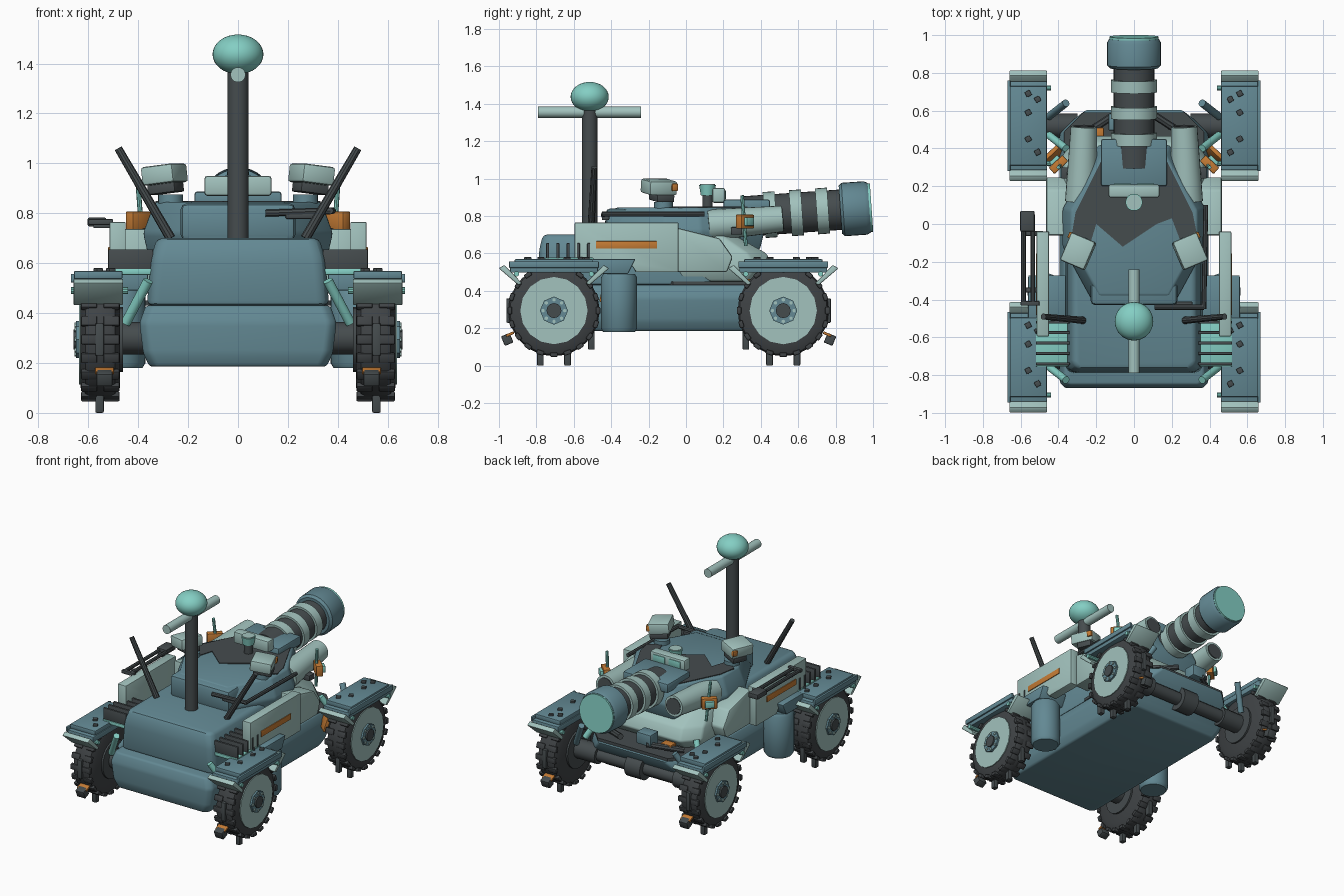
import bpy, bmesh, math
from math import sin, cos, pi
from mathutils import Vector, Matrix, Euler

cube = bpy.data.objects.get("Cube")
if cube:
    bpy.data.objects.remove(cube, do_unlink=True)


def material(name, rgb):
    m = bpy.data.materials.new(name)
    m.use_nodes = True
    m.diffuse_color = (*rgb, 1)
    m.node_tree.nodes["Principled BSDF"].inputs["Base Color"].default_value = (*rgb, 1)
    return m


TEAL = material("slate teal", (.125, .25, .295))
PALE = material("pale sage", (.36, .54, .51))
DARK = material("charcoal", (.06, .072, .076))
MINT = material("turquoise", (.23, .62, .55))
ORANGE = material("burnt orange", (.56, .2, .035))
TYRE = material("tyre rubber", (.05, .056, .06))


def finish(name, bm, mat, matrix=Matrix(), bevel=0, angle=35):
    if bevel:
        bmesh.ops.bevel(bm, geom=bm.edges[:], offset=bevel, segments=2,
                        affect='EDGES', profile=.5, clamp_overlap=True)
    bmesh.ops.recalc_face_normals(bm, faces=bm.faces[:])
    for f in bm.faces:
        f.smooth = True
    me = bpy.data.meshes.new(name)
    bm.to_mesh(me)
    bm.free()
    me.set_sharp_from_angle(angle=math.radians(angle))
    me.materials.append(mat)
    ob = bpy.data.objects.new(name, me)
    ob.matrix_world = matrix
    bpy.context.collection.objects.link(ob)
    return ob


def box(name, at, size, mat, rot=(0, 0, 0), bevel=.006):
    bm = bmesh.new()
    bmesh.ops.create_cube(bm, size=1)
    bmesh.ops.scale(bm, vec=size, verts=bm.verts)
    return finish(name, bm, mat, Matrix.Translation(at) @ Euler(rot).to_matrix().to_4x4(),
                  min(bevel, min(size) * .25))


def tube(name, a, b, r, mat, r2=None, segs=24):
    a, b = Vector(a), Vector(b)
    bm = bmesh.new()
    bmesh.ops.create_cone(bm, cap_ends=True, segments=segs, radius1=r,
                          radius2=r if r2 is None else r2, depth=(b - a).length)
    turn = (b - a).to_track_quat('Z', 'Y').to_matrix().to_4x4()
    return finish(name, bm, mat, Matrix.Translation((a + b) / 2) @ turn)


def loft(name, layers, mat, matrix=Matrix(), bevel=0):
    """Skin a stack of (height, outline) layers and cap both ends."""
    bm = bmesh.new()
    rings = [[bm.verts.new((x, y, z)) for x, y in pts] for z, pts in layers]
    n = len(rings[0])
    for lo, hi in zip(rings, rings[1:]):
        for i in range(n):
            j = (i + 1) % n
            bm.faces.new((lo[i], lo[j], hi[j], hi[i]))
    bm.faces.new(rings[0])
    bm.faces.new(rings[-1])
    return finish(name, bm, mat, matrix, bevel)


def plan(hx, y0, y1, c0=.03, c1=.03):
    """Rectangle outline with chamfered corners."""
    half = [(hx - c0, y0), (hx, y0 + c0), (hx, y1 - c1), (hx - c1, y1)]
    return half + [(-x, y) for x, y in reversed(half)]


def circle(r, n=32):
    return [(r * cos(2 * pi * i / n), r * sin(2 * pi * i / n)) for i in range(n)]


def side_prism(name, profile, x0, x1, mat, bevel=.006):
    """Extrude a (y, z) profile along x."""
    m = Matrix(((0, 0, 1, 0), (1, 0, 0, 0), (0, 1, 0, 0), (0, 0, 0, 1)))
    return loft(name, [(x0, profile), (x1, profile)], mat, m, bevel)


# Hull
loft("lower_hull", [(.185, plan(.355, -.85, .42)), (.24, plan(.38, -.865, .46)),
                    (.36, plan(.395, -.87, .56, .03, .08)),
                    (.43, plan(.37, -.85, .61, .03, .12))], TEAL, bevel=.012)
loft("deck_plate", [(.43, plan(.37, -.1, .59, .03, .1)), (.45, plan(.37, -.1, .59, .03, .1))], DARK)
loft("upper_hull", [(.43, plan(.365, -.79, .15)), (.62, plan(.35, -.785, .1)),
                    (.7, plan(.325, -.765, .05))], TEAL, bevel=.025)
loft("nose", [(.45, plan(.35, -.05, .4, .03, .08)), (.52, plan(.38, -.05, .47, .03, .1)),
              (.6, plan(.37, -.05, .43, .03, .1)), (.73, plan(.32, -.05, .2, .03, .06))],
     PALE, bevel=.012)
box("hatch_box", (-.08, .54, .53), (.11, .09, .08), TEAL)
box("nose_plate", (-.2, .48, .48), (.08, .06, .04), ORANGE)

# Turret
shape = [(.21, -.43), (.38, -.12), (.38, .08), (.19, .42)]
shape += [(-x, y) for x, y in reversed(shape)]
grow = lambda k: [(x * k, y * k) for x, y in shape]
loft("turret", [(.62, grow(.94)), (.72, grow(1.0)), (.845, grow(.88))], TEAL, bevel=.012)
box("turret_bustle", (0, -.24, .765), (.46, .38, .15), TEAL, bevel=.025)
patch = [(.33, -.04), (.31, .06), (.17, .34), (-.17, .34), (-.31, .06), (-.33, -.06),
         (-.24, -.13), (-.2, .0), (-.06, -.12), (.12, 0), (.2, .03), (.25, -.1)]
loft("roof_patch", [(.842, patch), (.85, patch)], DARK)
box("roof_box", (0, .325, .855), (.35, .25, .065), TEAL, bevel=.012)
box("roof_slot", (0, .38, .888), (.04, .08, .008), DARK)
box("sight_box", (0, .175, .91), (.27, .07, .08), PALE, bevel=.012)
for x in (-.06, .06):
    box("sight_window", (x, .211, .912), (.09, .006, .045), MINT)
tube("sight_cup", (0, .115, .85), (0, .115, .93), .028, DARK)
tube("sight_cup_rim", (0, .115, .91), (0, .115, .965), .036, MINT, .045)
tube("sight_cap", (0, .115, .965), (0, .115, .97), .04, PALE)

# Barrel, tilted slightly upward
axis = lambda y: (0, y, .84 + .07 * (y - .92))
tube("barrel", axis(.3), axis(.86), .108, DARK, segs=32)
for y in (.45, .59, .73):
    tube("barrel_ring", axis(y - .032), axis(y + .032), .123, PALE, segs=32)
slope = Matrix.Translation(axis(.91)) @ Vector((0, 1, .07)).to_track_quat('Z', 'Y').to_matrix().to_4x4()
loft("muzzle", [(-.085, circle(.128)), (-.07, circle(.143)), (.05, circle(.143)),
                (.07, circle(.132))], TEAL, slope)
tube("muzzle_face", axis(.97), axis(.992), .13, MINT, segs=32)

# Mast with ball head
tube("mast", (0, -.515, .68), (0, -.515, 1.38), .042, DARK)
tube("mast_bar", (0, -.79, 1.355), (0, -.24, 1.355), .03, PALE)
bm = bmesh.new()
bmesh.ops.create_uvsphere(bm, u_segments=32, v_segments=16, radius=.102)
bmesh.ops.scale(bm, vec=(1, 1, .78), verts=bm.verts)
finish("mast_ball", bm, MINT, Matrix.Translation((0, -.515, 1.437)))


def wheel(s, yc, side):
    """Wheel with hub, lugs and clip; s is the side, yc the axle position."""
    out = 1 if yc > 0 else -1
    m = Matrix.Translation((s * .552, yc, .294)) @ Matrix.Rotation(s * pi / 2, 4, 'Y')
    loft("tyre" + side, [(-.08, circle(.19)), (-.06, circle(.235)), (-.045, circle(.243)),
                         (.045, circle(.243)), (.06, circle(.235)), (.08, circle(.19))], TYRE, m)
    tube("rim" + side, (s * .62, yc, .294), (s * .638, yc, .294), .18, PALE, segs=16)
    tube("hub" + side, (s * .63, yc, .294), (s * .65, yc, .294), .075, TEAL, segs=8)
    tube("hub_cap" + side, (s * .64, yc, .294), (s * .66, yc, .294), .04, DARK, segs=12)
    for i in range(8):
        a = i * pi / 4
        tube("hub_bolt" + side, (s * .645, yc + .058 * cos(a), .294 + .058 * sin(a)),
             (s * .656, yc + .058 * cos(a), .294 + .058 * sin(a)), .01, PALE, segs=6)
    for i in range(20):
        a = i * pi / 10
        for k in (-1, 1):
            box("tread_block" + side, (s * .552 + k * .045, yc + .236 * cos(a), .294 + .236 * sin(a)),
                (.065, .024, .04), TYRE, (a, 0, 0))
    for k in (-1, 1):
        box("ground_spike" + side, (s * .555, yc + k * .073, .05), (.034, .036, .1), DARK)
    box("inner_lug" + side, (s * .555, yc - out * .2, .14), (.034, .036, .11), DARK)
    box("front_lug" + side, (s * .555, yc + out * .24, .294), (.034, .03, .13), DARK)
    box("clip" + side, (s * .535, yc + out * .25, .14), (.065, .05, .055), DARK, (-out * .4, 0, 0))
    box("clip_band" + side, (s * .535, yc + out * .235, .168), (.075, .045, .014), ORANGE, (-out * .4, 0, 0))


def fender(s, yc, side):
    """Mudguard plates, end flaps, bolts and struts above one wheel."""
    box("fender_base" + side, (s * .56, yc, .517), (.2, .47, .04), TEAL)
    box("fender_plate" + side, (s * .56, yc, .553), (.195, .42, .032), TEAL)
    box("fender_lip" + side, (s * .662, yc, .54), (.016, .48, .035), TEAL)
    for k in (-1, 1):
        flap = [(yc + k * y, z) for y, z in ((.17, .44), (.19, .43), (.295, .52), (.265, .538))]
        side_prism("flap" + side, flap, s * .46, s * .66, PALE)
        tube("fender_rod" + side, (s * .44, yc + k * .2, .49), (s * .67, yc + k * .2, .49), .014, MINT, segs=10)
    for dx, dy in ((0, .17), (0, .07), (.0, -.07), (.05, .14), (.05, -.14)):
        box("fender_bolt" + side, (s * (.56 - dx), yc + dy, .573), (.03, .03, .014), DARK, (0, 0, .5))
    tube("axle" + side, (s * .3, yc, .3), (s * .54, yc, .3), .065, DARK, segs=12)
    for k in (-1, 1):
        tube("strut" + side, (s * .36, yc + k * .12, .53), (s * .45, yc + k * .05, .36), .02, MINT if k < 0 else TEAL)
    inner = yc - .16 if yc > 0 else yc + .3
    box("orange_brace" + side, (s * .43, inner, .4), (.025, .11, .13), ORANGE, (0, s * .3, s * .8))
    tube("brake_drum" + side, (s * .46, yc, .294), (s * .49, yc, .294), .13, DARK)


for s, side in ((1, "_left"), (-1, "_right")):
    for yc in (-.706, .52):
        wheel(s, yc, side)
        fender(s, yc, side)

    # Side armour, skirts and tanks
    side_prism("side_panel" + side, [(-.595, .56), (-.3, .56), (-.27, .5), (-.04, .5), (-.04, .765),
                                     (-.595, .765)], s * .45, s * .515, PALE, .005)
    box("panel_stripe" + side, (s * .516, -.318, .645), (.008, .325, .04), ORANGE)
    side_prism("side_shoulder" + side, [(-.06, .5), (.22, .5), (.25, .58), (.18, .68), (-.06, .74)],
               s * .34, s * .465, PALE, .012)
    side_prism("skirt" + side, [(-.5, .57), (-.27, .57), (-.31, .49), (-.5, .49)],
               s * .36, s * .56, TEAL)
    loft("side_tank" + side, [(.18, circle(.085)), (.2, circle(.097)), (.47, circle(.097)),
                              (.49, circle(.085))], TEAL, Matrix.Translation((s * .468, -.358, 0)))

    # Vented tray beside the engine deck
    box("tray" + side, (s * .43, -.625, .565), (.18, .26, .025), MINT)
    for i in range(5):
        box("tray_slat" + side, (s * .43, -.74 + i * .055, .61), (.18, .016, .09), DARK)

    # Shoulder cylinders beside the barrel
    tube("shoulder_pod" + side, (s * .28, .12, .75), (s * .265, .515, .785), .085, PALE, .07)
    tube("pod_face" + side, (s * .265, .51, .785), (s * .265, .52, .786), .055, DARK)
    tube("nose_brace" + side, (s * .3, .45, .46), (s * .1, .58, .5), .02, DARK, segs=8)

    # Angled aerials
    tube("aerial" + side, (s * .27, -.51, .7), (s * .48, -.49, 1.06), .02, DARK, .016, 10)

    # Roof cameras on mounts
    spin = (0, s * .12, s * .4)
    tube("camera_base" + side, (s * .27, -.12, .83), (s * .27, -.12, .875), .05, TEAL)
    box("camera_mount" + side, (s * .29, -.13, .9), (.12, .1, .04), DARK, spin)
    box("camera_body" + side, (s * .295, -.145, .955), (.14, .16, .075), PALE, spin, .012)
    box("camera_lens" + side, (s * .325, -.065, .955), (.045, .035, .04), ORANGE, spin)

    # Marker lamps on posts
    tube("lamp_post" + side, (s * .38, .32, .64), (s * .4, .3, .91), .01, MINT, segs=8)
    box("lamp" + side, (s * .4, .315, .77), (.1, .045, .075), ORANGE, (0, 0, -s * .75))
    box("lamp_glass" + side, (s * .413, .33, .77), (.06, .045, .045), MINT, (0, 0, -s * .75))
    box("lamp_arm" + side, (s * .36, .27, .72), (.05, .06, .04), DARK)

# Front axle housing
tube("axle_beam", (-.46, .52, .3), (.46, .52, .3), .045, DARK, segs=12)
tube("axle_knob", (-.06, .52, .3), (.06, .52, .3), .08, DARK, segs=16)

# Tool rail on one side
for x in (-.585, -.535):
    tube("tool_rail", (x, -.43, .765), (x, .05, .765), .012, DARK, segs=8)
box("tool_rail_block", (-.565, .015, .765), (.075, .11, .035), DARK)
box("tool_rail_end", (-.55, -.42, .765), (.1, .025, .025), DARK)
for y in (-.35, -.05):
    box("tool_rail_bracket", (-.53, y, .75), (.1, .025, .02), DARK)

# Stowed bar on the other side of the turret
tube("stowed_bar", (.11, -.44, .8), (.37, -.44, .81), .014, DARK, segs=8)
tube("stowed_rod", (.37, -.45, .81), (.38, .1, .81), .013, DARK, segs=8)
box("stowed_grip", (.25, -.43, .79), (.12, .04, .025), DARK)
